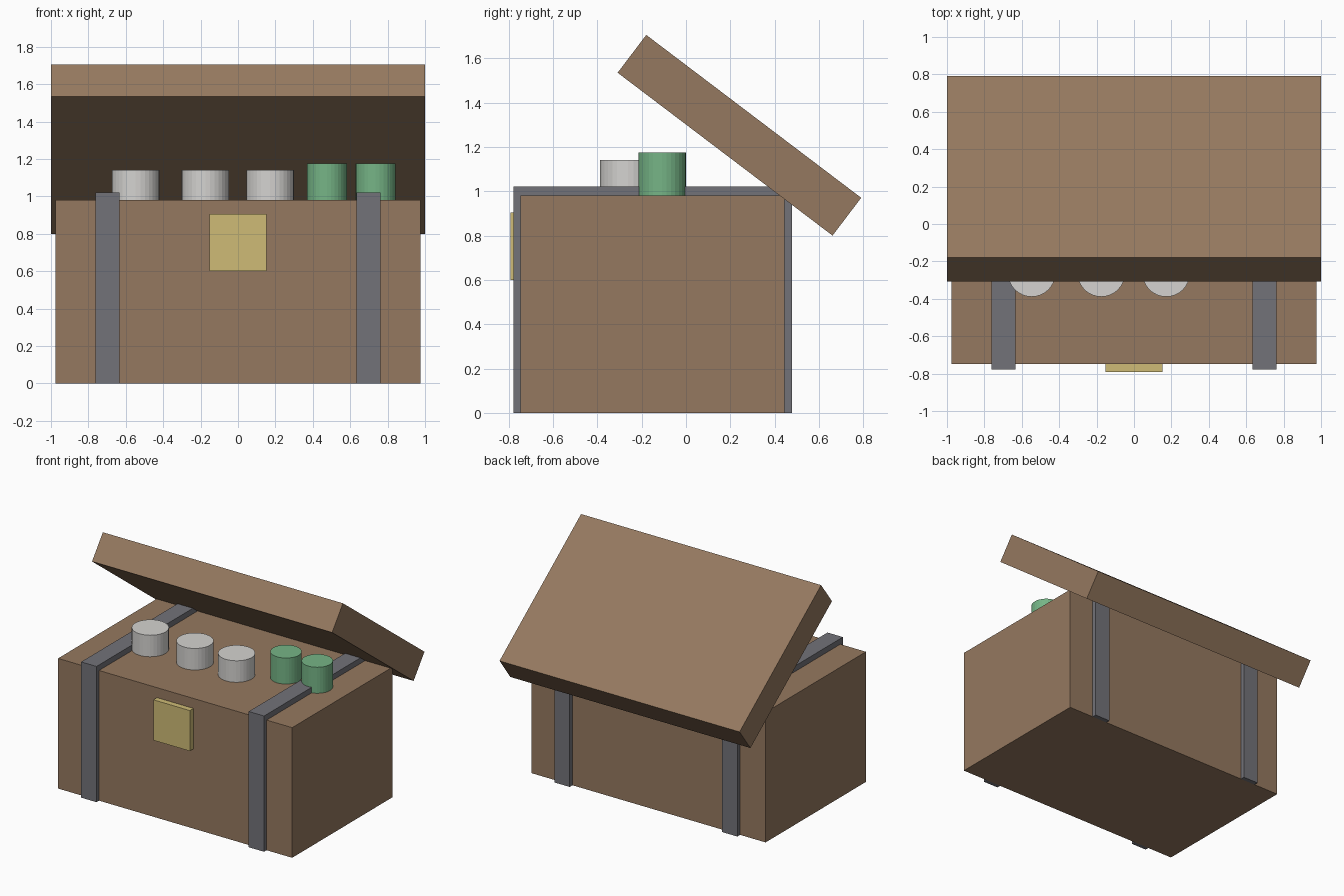
import bpy
from math import atan2

if "Cube" in bpy.data.objects:
    bpy.data.objects.remove(bpy.data.objects["Cube"])


def material(name, rgb):
    m = bpy.data.materials.new(name)
    m.diffuse_color = (*rgb, 1)
    m.use_nodes = True
    m.node_tree.nodes["Principled BSDF"].inputs["Base Color"].default_value = m.diffuse_color
    return m


wood = material("wood", (0.30, 0.19, 0.115))
iron = material("iron", (0.17, 0.17, 0.19))
brass = material("brass", (0.62, 0.50, 0.18))
silver = material("silver", (0.66, 0.65, 0.63))
green = material("green", (0.18, 0.46, 0.24))


def finish(name, mat):
    ob = bpy.context.object
    ob.name = name
    ob.data.materials.append(mat)
    return ob


def box(name, centre, size, mat, tilt=0):
    bpy.ops.mesh.primitive_cube_add(size=1, location=centre, rotation=(tilt, 0, 0))
    ob = finish(name, mat)
    ob.scale = size
    return ob


def span_box(name, lo, hi, mat):
    return box(name, [(a + b) / 2 for a, b in zip(lo, hi)],
               [b - a for a, b in zip(lo, hi)], mat)


def can(name, x, y, radius, top, mat, base=0.94):
    bpy.ops.mesh.primitive_cylinder_add(vertices=32, radius=radius, depth=top - base,
                                        location=(x, y, (top + base) / 2))
    return finish(name, mat)


# Chest body
span_box("chest_body", (-0.975, -0.748, 0), (0.975, 0.445, 0.98), wood)

# Open lid, tilted back
box("lid", (0, 0.241, 1.253), (2.0, 1.217, 0.214), wood, -atan2(0.735, 0.97))

# Straps wrapped round the body
for side, x in (("left", -0.698), ("right", 0.698)):
    span_box(f"strap_{side}", (x - 0.064, -0.778, 0), (x + 0.064, 0.478, 1.022), iron)

# Lock plate
span_box("lock_plate", (-0.152, -0.791, 0.6), (0.152, -0.73, 0.905), brass)

# Contents standing on the top
for i, x in enumerate((-0.547, -0.175, 0.172)):
    can(f"silver_jar_{i + 1}", x, -0.262, 0.127, 1.142, silver)
for i, x in enumerate((0.476, 0.736)):
    can(f"green_jar_{i + 1}", x, -0.108, 0.107, 1.176, green)
